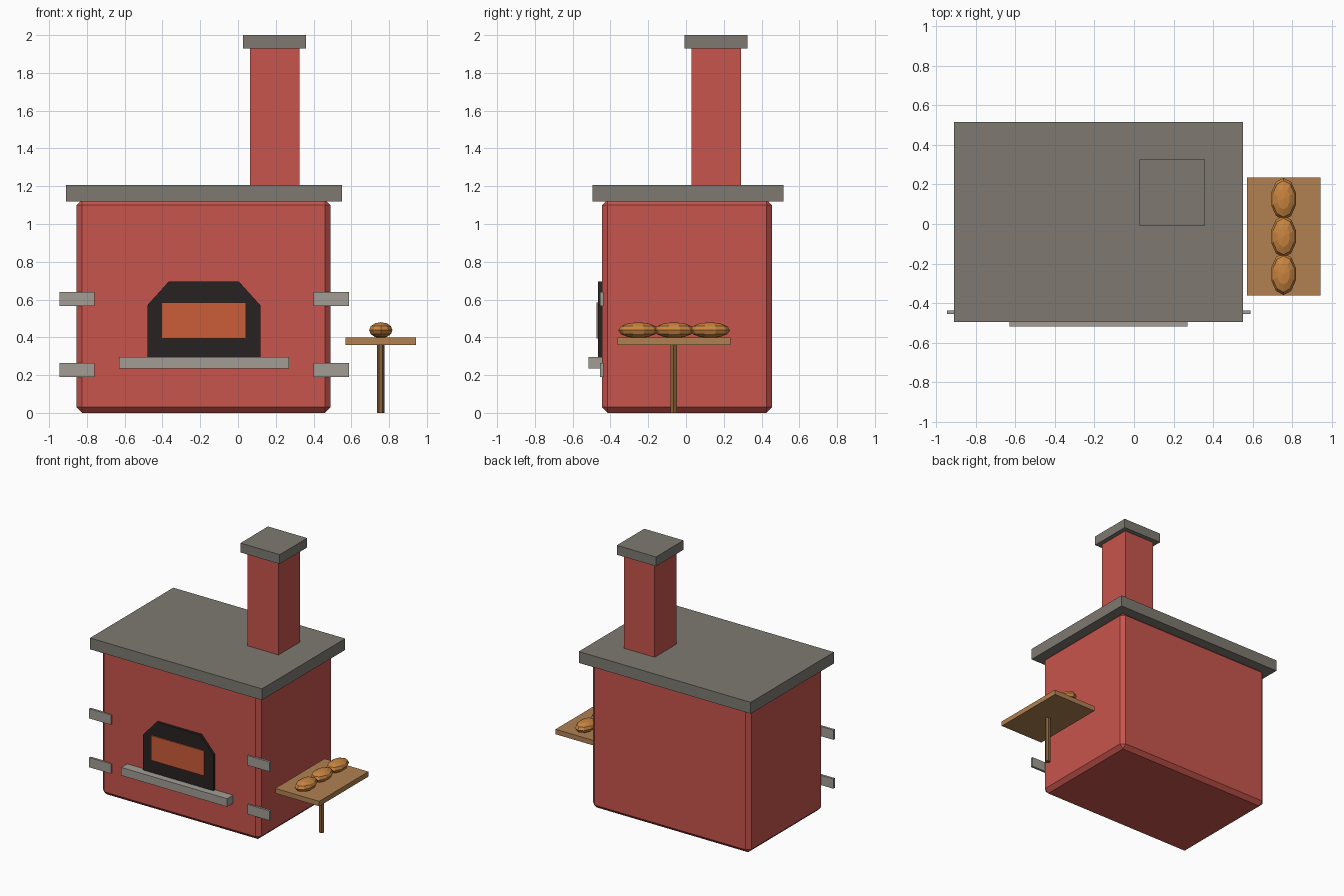
import bpy
import bmesh
from mathutils import Matrix

default = bpy.data.objects.get("Cube")
if default:
    bpy.data.objects.remove(default, do_unlink=True)


def material(name, colour):
    m = bpy.data.materials.new(name)
    m.use_nodes = True
    m.diffuse_color = (*colour, 1)
    m.node_tree.nodes["Principled BSDF"].inputs["Base Color"].default_value = (*colour, 1)
    return m


brick = material("brick red", (0.58, 0.09, 0.075))
slab = material("dark stone", (0.21, 0.195, 0.165))
stone = material("light stone", (0.36, 0.34, 0.3))
soot = material("soot black", (0.022, 0.016, 0.016))
glow = material("ember orange", (0.6, 0.11, 0.042))
plank = material("plank wood", (0.44, 0.22, 0.085))
post = material("post wood", (0.25, 0.12, 0.04))
crust = material("bread crust", (0.58, 0.23, 0.05))


def finish(name, bm, mat):
    bmesh.ops.recalc_face_normals(bm, faces=bm.faces)
    mesh = bpy.data.meshes.new(name)
    bm.to_mesh(mesh)
    bm.free()
    mesh.materials.append(mat)
    obj = bpy.data.objects.new(name, mesh)
    bpy.context.collection.objects.link(obj)
    return obj


def box(name, mat, x, y, z, bevel=0):
    """Box spanning the given (low, high) ranges."""
    bm = bmesh.new()
    spans = (x, y, z)
    size = Matrix.Diagonal([b - a for a, b in spans] + [1])
    place = Matrix.Translation([(a + b) / 2 for a, b in spans])
    bmesh.ops.create_cube(bm, size=1, matrix=place @ size)
    if bevel:
        bmesh.ops.bevel(bm, geom=bm.edges[:], offset=bevel, segments=1, affect='EDGES')
    return finish(name, bm, mat)


# Oven body, roof slab and chimney
box("oven_body", brick, (-0.855, 0.49), (-0.445, 0.455), (0, 1.13), 0.03)
box("roof_slab", slab, (-0.91, 0.55), (-0.495, 0.515), (1.12, 1.207))
box("chimney", brick, (0.063, 0.325), (0.028, 0.29), (1.2, 1.94))
box("chimney_cap", slab, (0.027, 0.36), (-0.008, 0.325), (1.928, 2))

# Arched oven mouth: chamfered outline pushed forward from the wall
bm = bmesh.new()
outline = [(-0.48, 0.297), (0.118, 0.297), (0.118, 0.57),
           (0.005, 0.695), (-0.367, 0.695), (-0.48, 0.57)]
face = bm.faces.new([bm.verts.new((x, -0.44, z)) for x, z in outline])
front = bmesh.ops.extrude_face_region(bm, geom=[face])["geom"]
bmesh.ops.translate(bm, vec=(0, -0.025, 0),
                    verts=[v for v in front if isinstance(v, bmesh.types.BMVert)])
finish("oven_mouth", bm, soot)
box("ember_panel", glow, (-0.405, 0.043), (-0.474, -0.465), (0.395, 0.585))
box("hearth_ledge", stone, (-0.63, 0.27), (-0.517, -0.44), (0.235, 0.297))

# Corner stones
for side, x in (("right", (-0.945, -0.76)), ("left", (0.4, 0.588))):
    for level, z in (("lower", (0.19, 0.265)), ("upper", (0.565, 0.64))):
        box(f"{side}_{level}_corner_stone", stone, x, (-0.455, -0.437), z)

# Side table on a six-sided post
box("table_top", plank, (0.57, 0.943), (-0.362, 0.235), (0.36, 0.398))
bm = bmesh.new()
bmesh.ops.create_cone(bm, cap_ends=True, segments=6, radius1=0.02, radius2=0.02, depth=0.365,
                      matrix=Matrix.Translation((0.756, -0.066, 0.1825)) @ Matrix.Rotation(0.5236, 4, 'Z'))
finish("table_post", bm, post)

# Three loaves in a row
for i in range(3):
    bm = bmesh.new()
    bmesh.ops.create_uvsphere(bm, u_segments=10, v_segments=6, radius=1,
                              matrix=Matrix.Translation((0.756, -0.253 + 0.19 * i, 0.438))
                              @ Matrix.Diagonal((0.065, 0.106, 0.042, 1)))
    finish(f"loaf_{i + 1}", bm, crust)
